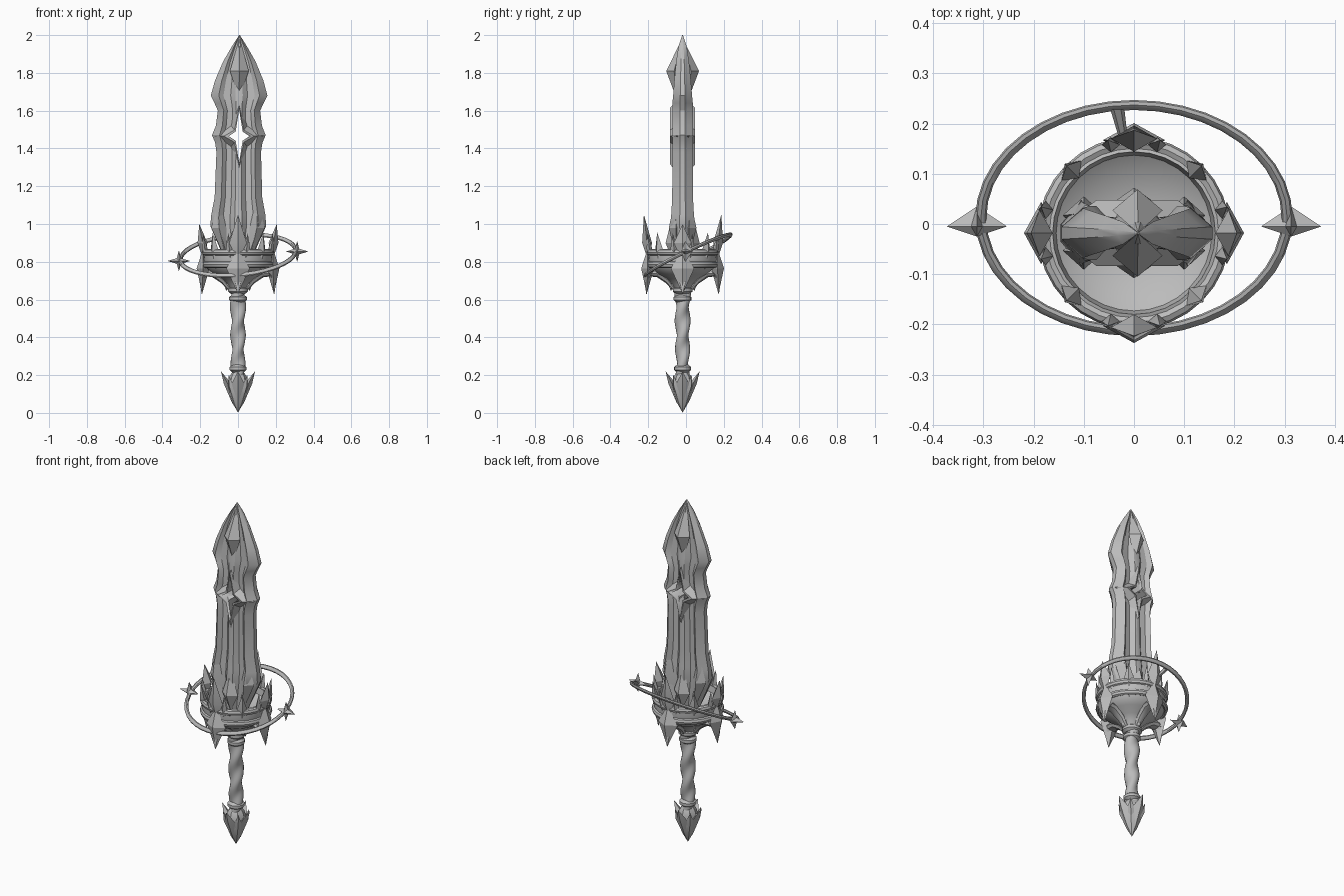
import bpy, bmesh, math
from mathutils import Vector, Matrix

if "Cube" in bpy.data.objects:
    bpy.data.objects.remove(bpy.data.objects["Cube"])

CY = -0.018                      # depth of the sword's axis
TAU = math.tau

steel = bpy.data.materials.new("plain grey")
steel.use_nodes = True
steel.diffuse_color = (0.5, 0.5, 0.5, 1)
steel.node_tree.nodes["Principled BSDF"].inputs["Base Color"].default_value = (0.5, 0.5, 0.5, 1)


def build(name, verts, faces, matrix=Matrix(), angle=35):
    mesh = bpy.data.meshes.new(name)
    mesh.from_pydata([matrix @ Vector(v) for v in verts], [], faces)
    bm = bmesh.new()
    bm.from_mesh(mesh)
    bmesh.ops.recalc_face_normals(bm, faces=bm.faces)
    bm.to_mesh(mesh)
    bm.free()
    mesh.materials.append(steel)
    ob = bpy.data.objects.new(name, mesh)
    bpy.context.collection.objects.link(ob)
    bpy.ops.object.select_all(action='DESELECT')
    ob.select_set(True)
    bpy.context.view_layer.objects.active = ob
    bpy.ops.object.shade_smooth_by_angle(angle=math.radians(angle))
    return ob


def loft(name, rings, matrix=Matrix(), closed=False, angle=35):
    """Skin a list of equal rings of points; cap the ends unless closed."""
    n, m = len(rings[0]), len(rings)
    faces = [(i * n + j, i * n + (j + 1) % n, (i + 1) % m * n + (j + 1) % n, (i + 1) % m * n + j)
             for i in range(m if closed else m - 1) for j in range(n)]
    if not closed:
        faces += [tuple(range(n)), tuple(range((m - 1) * n, m * n))]
    return build(name, [p for r in rings for p in r], faces, matrix, angle)


def lathe(name, profile, sides=32, closed=False, wave=lambda a, z: 0):
    rings = []
    for r, z in profile:
        angles = [TAU * k / sides for k in range(sides)]
        rings.append([((r + wave(a, z)) * math.cos(a), (r + wave(a, z)) * math.sin(a) + CY, z)
                      for a in angles])
    return loft(name, rings, closed=closed)


def gem(name, top, bottom, mid, half_width, depth, matrix=Matrix()):
    """Faceted spike: top and bottom points joined by a four sided waist."""
    t, b, c = Vector(top), Vector(bottom), Vector(mid)
    x, y = Vector((half_width, 0, 0)), Vector((0, depth, 0))
    verts = [t, b, c - x, c - y, c + x, c + y]
    faces = [f for j in range(4) for f in ((0, 2 + j, 2 + (j + 1) % 4), (1, 2 + (j + 1) % 4, 2 + j))]
    return build(name, verts, faces, matrix, 20)


def around(angle):
    return Matrix.Translation((0, CY, 0)) @ Matrix.Rotation(angle, 4, 'Z')


def star(rx, rz, inner, y, cx=0, cz=0):
    pts = []
    for k in range(8):
        a = TAU * k / 8
        sx, sz = (rx, rz) if k % 2 == 0 else (inner, inner * 1.3)
        pts.append((cx + sx * math.cos(a), y, cz + sz * math.sin(a)))
    return pts


def cut(ob, cutter):
    mod = ob.modifiers.new("opening", 'BOOLEAN')
    mod.object, mod.operation, mod.solver = cutter, 'DIFFERENCE', 'EXACT'
    bpy.context.view_layer.objects.active = ob
    bpy.ops.object.modifier_apply(modifier=mod.name)


# Blade: ridged cross-section swept up the outline (height, half width, half depth)
OUTLINE = [(.78, .06, .045), (.88, .1, .055), (.99, .148, .066), (1.05, .143, .06), (1.14, .126, .055),
           (1.38, .118, .054), (1.43, .125, .054), (1.47, .142, .055), (1.52, .122, .054),
           (1.6, .112, .054), (1.64, .13, .054), (1.68, .15, .05), (1.76, .128, .044),
           (1.86, .086, .034), (1.94, .04, .022), (2.0, .002, .002)]
SECTION = [(1, .25), (.72, 1), (.55, .62), (.3, .55), (.13, .95)]
half = SECTION + [(0, 1)] + [(-u, v) for u, v in reversed(SECTION)]
rings = []
for z, w, t in OUTLINE:
    cx = .008 * (z - .8) / 1.2
    rings.append([(cx + u * w, CY + v * t, z) for u, v in half]
                 + [(cx + u * w, CY - v * t, z) for u, v in reversed(half)])
blade = loft("blade", rings, angle=30)

# Star frame in the blade with a star shaped opening
SZ, SX = 1.465, .006
frame = loft("star_frame", [star(.08, .15, .035, CY - .066, SX, SZ), star(.13, .19, .06, CY - .03, SX, SZ),
                            star(.13, .19, .06, CY + .03, SX, SZ), star(.08, .15, .035, CY + .066, SX, SZ)],
             angle=20)
hole = loft("opening_cutter", [star(.055, .14, .026, CY + y, SX, SZ) for y in (-.3, .3)])
cut(blade, hole)
cut(frame, hole)
bpy.data.objects.remove(hole)

# Blade ornaments on both faces
for side, sy in (("front", -1), ("back", 1)):
    gem(side + "_tip_gem", (.008, CY, 1.985), (.006, CY + sy * .03, 1.66),
        (.007, CY + sy * .045, 1.81), .05, .042)
    gem(side + "_blade_root_gem", (0, CY + sy * .05, 1.06), (0, CY + sy * .05, .8),
        (0, CY + sy * .055, .9), .05, .035)
    for name, sx in (("left", 1), ("right", -1)):
        gem(f"{side}_{name}_root_plate", (sx * .1, CY + sy * .04, 1.13), (sx * .06, CY + sy * .03, .8),
            (sx * .1, CY + sy * .035, .98), .042, .038)

# Crown cup and its raised bands
lathe("crown_cup", [(.035, .64), (.055, .68), (.085, .71), (.13, .735), (.17, .77), (.182, .81), (.178, .86),
                    (.162, .865), (.155, .83), (.12, .805), (.06, .79), (.005, .785)])
for name, z in (("lower_band", .785), ("upper_band", .85)):
    lathe(name, [(.178 + .014 * math.cos(TAU * k / 8), z + .018 * math.sin(TAU * k / 8))
                 for k in range(8)], closed=True)

# Crown points: large gems on the four sides, small spikes between
for k, name in enumerate(("front", "left", "back", "right")):
    m = around(k * TAU / 4)
    top = 1.05 if name in ("front", "back") else 1.0
    gem(name + "_crown_spike", (0, -.205, top), (0, -.18, .8), (0, -.188, .9), .046, .026, m)
    gem(name + "_crown_gem", (0, -.185, .87), (0, -.19, .63), (0, -.185, .765), .062, .034, m)
    # arched rib from the stem out to the hanging claw
    path = [(.045, .66, .016), (.075, .7, .024), (.12, .735, .03), (.165, .74, .036), (.188, .7, .022),
            (.192, .63, .001)]
    loft(name + "_crown_rib", [[(w * math.cos(a), -r + w * .6 * math.sin(a), z + w * .5 * math.sin(a))
                                for a in (TAU * j / 8 for j in range(8))] for r, z, w in path], m)
    gem(name + "_stem_thorn", (0, -.05, .74), (0, -.062, .645), (0, -.06, .69), .025, .02, m)
    for s in (-1, 1):
        gem(name + "_side_thorn", (s * .052, -.185, .95), (s * .04, -.17, .8),
            (s * .046, -.176, .87), .018, .015, m)
    d = around((k + .5) * TAU / 4)
    gem(name + "_corner_spike", (0, -.19, .955), (0, -.165, .76), (0, -.175, .86), .03, .02, d)

# Tilted orbit ring with two sparkles and a strut
RX, RY, RC, TUBE = .305, .225, .012, .011


def ring_height(x, y):
    return .835 + .47 * (y - RC) + .08 * x


rings = []
for i in range(40):
    a = TAU * i / 40
    x, y = RX * math.cos(a), RC + RY * math.sin(a)
    out = Vector((math.cos(a), math.sin(a), .47 * math.sin(a))).normalized()
    rings.append([Vector((x, y, ring_height(x, y))) + TUBE * (out * math.cos(b) + Vector((0, 0, math.sin(b))))
                  for b in (TAU * j / 8 for j in range(8))])
loft("orbit_ring", rings, closed=True)
for name, s in (("left", 1), ("right", -1)):
    x = s * .313
    pts = star(.06, .056, .016, -.005, x, ring_height(x, 0))
    tips = [(x, y, ring_height(x, 0)) for y in (-.025, .035)]
    build(name + "_sparkle", pts + tips,
          [(j, (j + 1) % 8, 8 + e) for j in range(8) for e in (0, 1)], angle=20)
loft("ring_strut", [[(x + w * math.cos(a), y, z + w * math.sin(a)) for a in (TAU * j / 6 for j in range(6))]
                    for x, y, z, w in ((-.02, .165, .9, .008), (-.033, .228, .935, .014))])

# Grip with a spiral wrap, and its collars
lathe("grip", [(.033 + .006 * i / 40, .19 + .46 * i / 40) for i in range(41)], 16,
      wave=lambda a, z: .0055 * math.sin(2 * a - 42 * z))
for name, z, r in (("lower_collar", .235, .045), ("upper_collar", .605, .047), ("stem_collar", .65, .052)):
    lathe(name, [(r - .015, z - .02), (r, z - .008), (r, z + .008), (r - .015, z + .02)], 16)

# Pommel: pointed drop with flared thorns
lathe("pommel", [(.001, .003), (.028, .05), (.05, .105), (.058, .15), (.045, .195), (.03, .215)], 8)
for k, name in enumerate(("front", "left", "back", "right")):
    m = around(k * TAU / 4)
    gem(name + "_pommel_thorn", (0, -.09, .22), (0, -.03, .05), (0, -.055, .155), .034, .02, m)
    gem(name + "_pommel_corner", (0, -.07, .2), (0, -.03, .06), (0, -.05, .14), .022, .016,
        around((k + .5) * TAU / 4))
